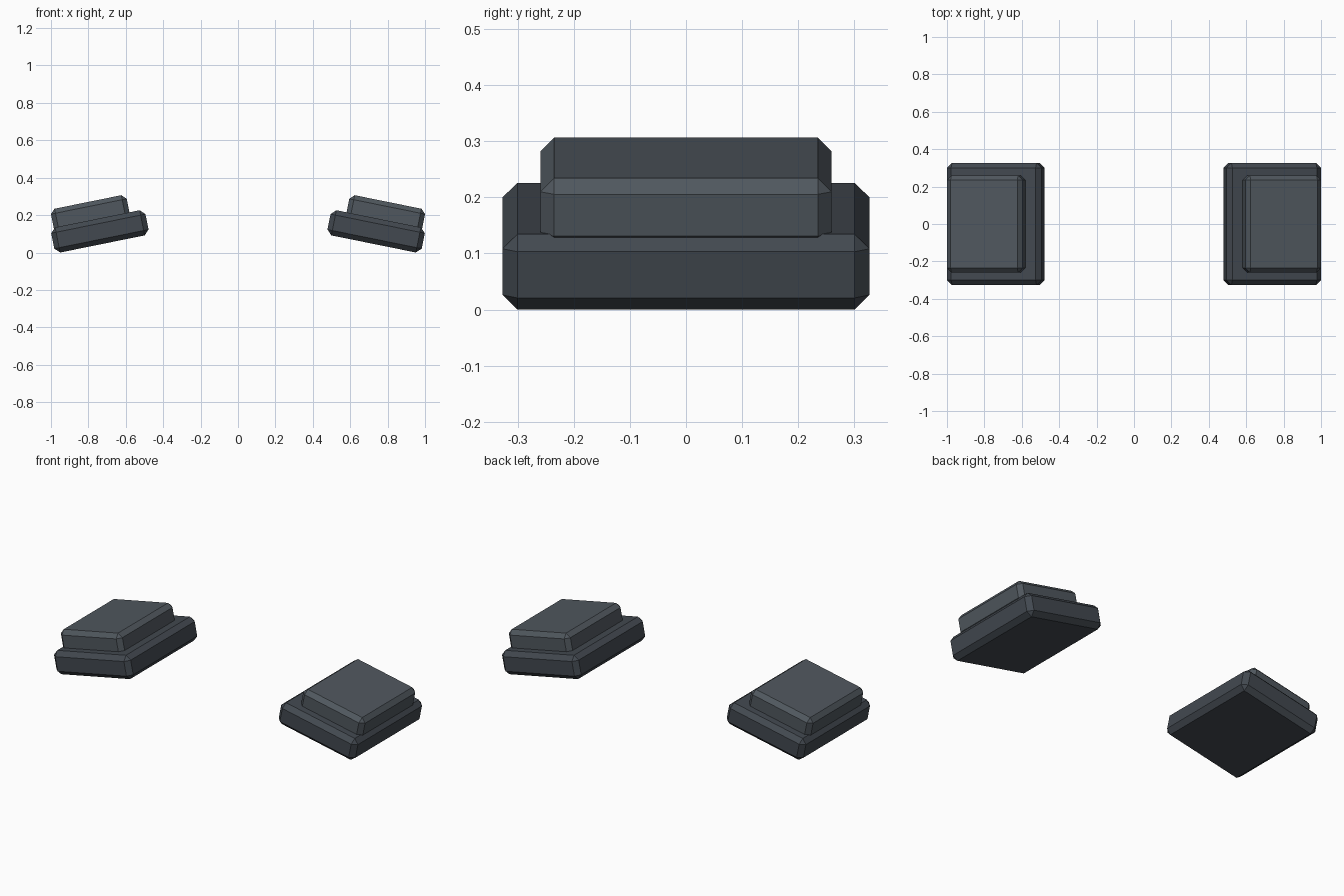
import bpy
import bmesh
from mathutils import Matrix

if "Cube" in bpy.data.objects:
    bpy.data.objects.remove(bpy.data.objects["Cube"])

TILT = 0.2  # each pad slopes down towards its outer edge (radians)


def material(name, rgb):
    mat = bpy.data.materials.new(name)
    mat.diffuse_color = (*rgb, 1)
    mat.use_nodes = True
    mat.node_tree.nodes["Principled BSDF"].inputs["Base Color"].default_value = mat.diffuse_color
    return mat


def slab(name, centre, size, chamfer, tilt, mat):
    """Flat-shaded chamfered box, rotated about y."""
    bm = bmesh.new()
    bmesh.ops.create_cube(bm, size=1, matrix=Matrix.Diagonal((*size, 1)))
    bmesh.ops.bevel(bm, geom=bm.edges[:], offset=chamfer, offset_type='OFFSET',
                    segments=1, profile=0.5, affect='EDGES')
    mesh = bpy.data.meshes.new(name)
    bm.to_mesh(mesh)
    bm.free()
    mesh.materials.append(mat)
    obj = bpy.data.objects.new(name, mesh)
    obj.location = centre
    obj.rotation_euler = (0, tilt, 0)
    bpy.context.collection.objects.link(obj)
    return obj


dark = material("dark_slate", (0.055, 0.066, 0.08))
light = material("slate", (0.08, 0.096, 0.112))

for side, label in ((1, "right"), (-1, "left")):
    # Wide lower slab
    slab(label + "_base_slab", (side * 0.7385, 0, 0.113),
         (0.514, 0.654, 0.137), 0.0265, side * TILT, dark)
    # Smaller slab on top, shifted outwards
    slab(label + "_top_slab", (side * 0.790, 0, 0.209),
         (0.413, 0.519, 0.125), 0.0245, side * TILT, light)
